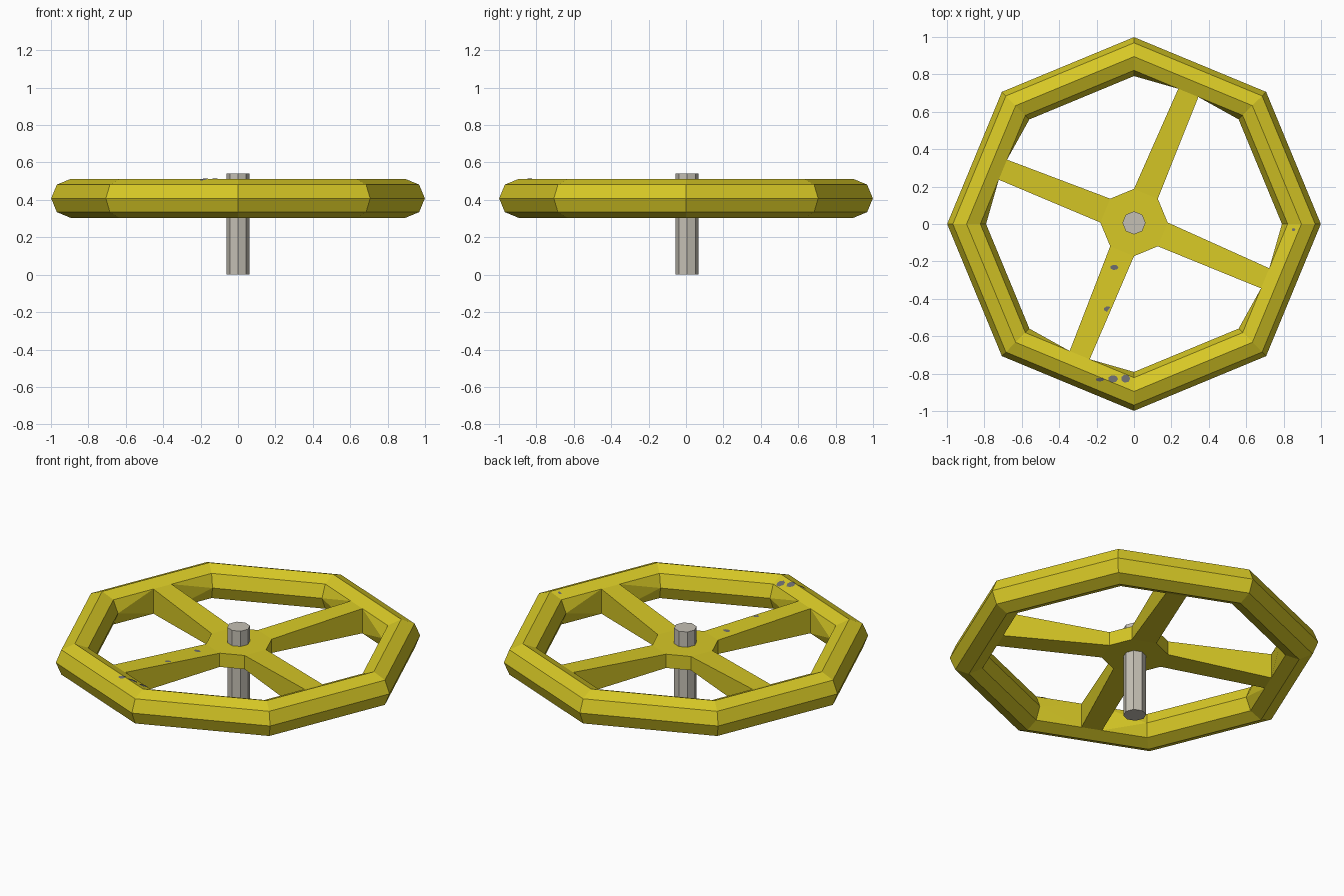
import bpy, bmesh, math
from mathutils import Vector
from mathutils.bvhtree import BVHTree

if "Cube" in bpy.data.objects:
    bpy.data.objects.remove(bpy.data.objects["Cube"])


def material(name, rgb):
    m = bpy.data.materials.new(name)
    m.diffuse_color = (*rgb, 1)
    m.use_nodes = True
    m.node_tree.nodes["Principled BSDF"].inputs["Base Color"].default_value = m.diffuse_color
    return m


yellow = material("yellow paint", (0.68, 0.58, 0.019))
steel = material("bare steel", (0.56, 0.53, 0.46))
chip = material("chipped grey", (0.15, 0.15, 0.155))


def finish(bm, name, mat):
    bmesh.ops.recalc_face_normals(bm, faces=bm.faces)
    me = bpy.data.meshes.new(name)
    bm.to_mesh(me)
    bm.free()
    me.materials.append(mat)
    ob = bpy.data.objects.new(name, me)
    bpy.context.collection.objects.link(ob)
    return ob


def polar(r, deg, z, cy=0.0):
    a = math.radians(deg)
    return Vector((r * math.cos(a), cy + r * math.sin(a), z))


N = 8
ZC = 0.408            # mid height of the wheel
RC, RT = 0.895, 0.104  # rim radius and tube radius

# wheel rim: eight-sided ring with an eight-sided section
bm = bmesh.new()
ring = [[bm.verts.new(polar(RC + RT * math.cos(j * math.pi / 4), i * 45,
                            ZC + RT * math.sin(j * math.pi / 4)))
         for j in range(8)] for i in range(N)]
for i in range(N):
    a, b = ring[i], ring[(i + 1) % N]
    for j in range(8):
        k = (j + 1) % 8
        if i % 2 and j in (3, 4):
            continue      # left open where a spoke joins
        bm.faces.new((a[j], b[j], b[k], a[k]))

# hub: low octagonal disc
HR, HH, HY = 0.18, 0.041, 0.008
top = [bm.verts.new(polar(HR, i * 45, ZC + HH, HY)) for i in range(N)]
bot = [bm.verts.new(polar(HR, i * 45, ZC - HH, HY)) for i in range(N)]
bm.faces.new(top)
bm.faces.new(bot[::-1])

# spokes grow from every second hub side and flare in height to the rim
for i in range(N):
    n = (i + 1) % N
    if i % 2 == 0:
        bm.faces.new((top[i], bot[i], bot[n], top[n]))
        continue
    a, b = ring[i], ring[n]

    def along(j, side):
        p, q = a[j].co, b[j].co
        d = (q - p).normalized()
        return bm.verts.new((p + q) / 2 + d * side * 0.058)

    ta, tb, ba, bb = along(3, -1), along(3, 1), along(5, -1), along(5, 1)
    for f in ((top[i], top[n], tb, ta), (bot[i], ba, bb, bot[n]),
              (top[i], ta, ba, bot[i]), (top[n], bot[n], bb, tb)):
        bm.faces.new(f)
    # inner rim faces folding to the spoke end
    for v, t, u in ((a, ta, ba), (b, tb, bb)):
        bm.faces.new((v[3], v[4], t))
        bm.faces.new((v[4], u, t))
        bm.faces.new((v[4], v[5], u))
bmesh.ops.recalc_face_normals(bm, faces=bm.faces)
tree = BVHTree.FromBMesh(bm)
finish(bm, "hand_wheel", yellow)

# shaft
bm = bmesh.new()
lo = [bm.verts.new(polar(0.062, i * 45, 0, 0.006)) for i in range(N)]
hi = [bm.verts.new(polar(0.062, i * 45, 0.54, 0.006)) for i in range(N)]
bm.faces.new(lo[::-1])
bm.faces.new(hi)
for i in range(N):
    n = (i + 1) % N
    bm.faces.new((lo[i], lo[n], hi[n], hi[i]))
finish(bm, "shaft", steel)

# small paint chips laid on the upper surface
bm = bmesh.new()
for x, y, rx, ry in ((-0.105, -0.232, .022, .014), (-0.14, -0.455, .022, .015),
                     (-0.045, -0.827, .025, .022), (-0.112, -0.828, .027, .02),
                     (-0.182, -0.832, .024, .01), (0.853, -0.03, .01, .008)):
    pts = []
    for k in range(7):
        t = k * math.tau / 7
        p = Vector((x + rx * math.cos(t), y + ry * math.sin(t), 2))
        hit = tree.ray_cast(p, Vector((0, 0, -1)))[0]
        if hit and hit.z > 0.42:
            pts.append(bm.verts.new(hit + Vector((0, 0, 0.003))))
    if len(pts) > 2:
        bm.faces.new(pts)
ob = finish(bm, "paint_chips", chip)
# make the chips face upward
for p in ob.data.polygons:
    if p.normal.z < 0:
        p.flip()
